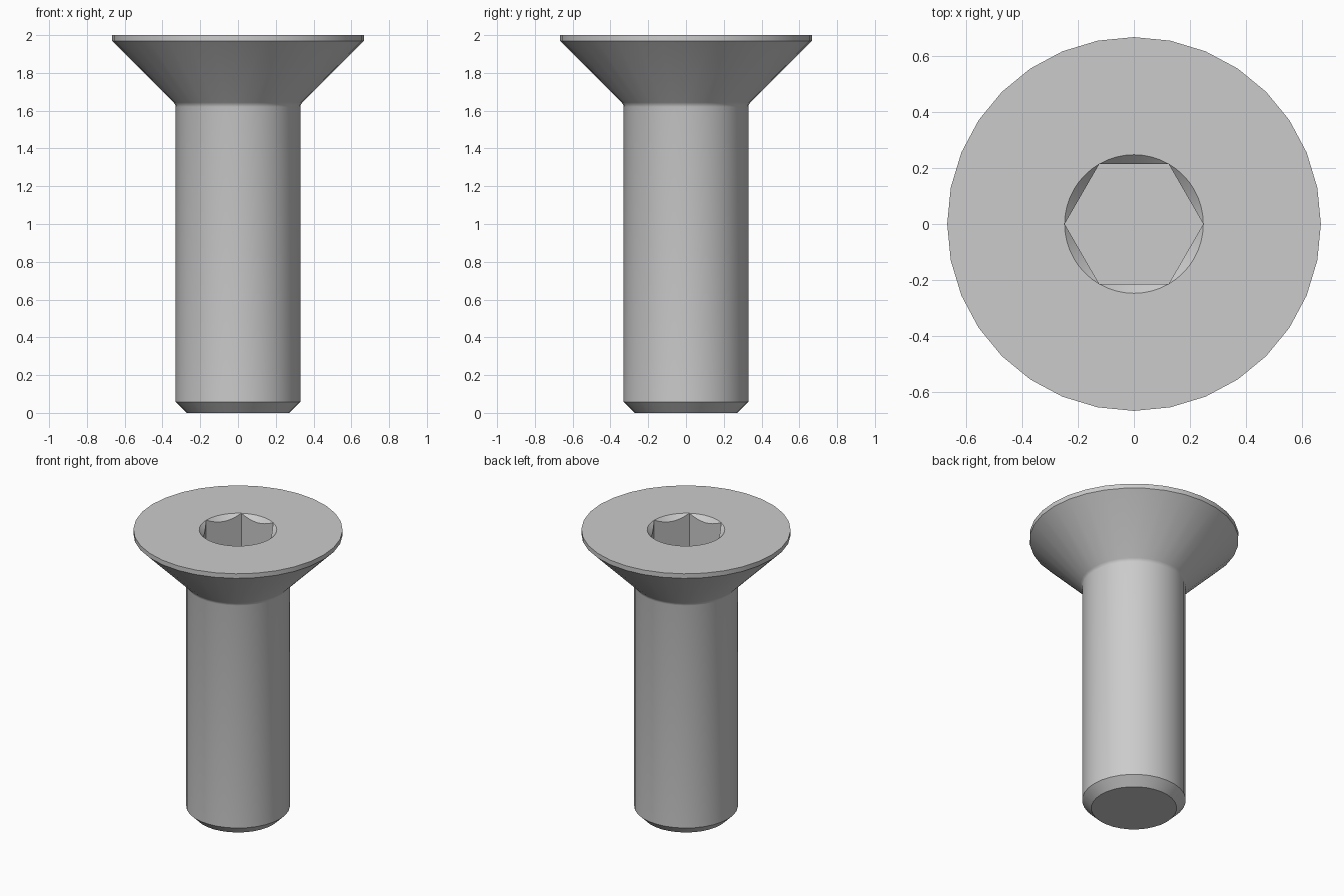
import bpy
import bmesh
from math import cos, sin, pi, radians

cube = bpy.data.objects.get("Cube")
if cube:
    bpy.data.objects.remove(cube, do_unlink=True)

SIDES = 32           # facets around head and shank
SOCKET_STEPS = 48    # points around socket, multiple of six
TOP = 2.0
HEX_R = 0.247        # socket corner radius
FLAT_R = HEX_R * cos(pi / 6)
FLOOR = TOP - 0.27

steel = bpy.data.materials.new("plain_steel_grey")
steel.use_nodes = True
colour = (0.6, 0.6, 0.6, 1.0)
steel.diffuse_color = colour
steel.node_tree.nodes["Principled BSDF"].inputs["Base Color"].default_value = colour

bm = bmesh.new()


def ring(count, point):
    """Closed loop of vertices; point(angle) gives radius and height."""
    verts = []
    for i in range(count):
        a = 2 * pi * i / count
        r, z = point(a)
        verts.append(bm.verts.new((r * cos(a), r * sin(a), z)))
    return verts


def skin(low, high):
    """Quads between two loops of equal count."""
    n = len(low)
    for i in range(n):
        j = (i + 1) % n
        bm.faces.new((low[i], low[j], high[j], high[i]))


def loop_edges(verts):
    return [bm.edges.get((verts[i - 1], verts[i])) for i in range(len(verts))]


def hex_radius(a):
    return FLAT_R / cos(a % (pi / 3) - pi / 6)


# Turned outside: end chamfer, shank, small fillet, countersunk cone, rim
profile = [(0.272, 0), (0.33, 0.058), (0.33, 1.62), (0.333, 1.633),
           (0.341, 1.643), (0.666, 1.968), (0.666, TOP)]
outer = [ring(SIDES, lambda a, p=p: p) for p in profile]
bm.faces.new(outer[0])
for low, high in zip(outer, outer[1:]):
    skin(low, high)

# Hexagonal socket with a conical lead-in
mouth = ring(SOCKET_STEPS, lambda a: (HEX_R, TOP))
wall_top = ring(SOCKET_STEPS, lambda a: (hex_radius(a), TOP - HEX_R + hex_radius(a)))
wall_base = ring(SOCKET_STEPS, lambda a: (hex_radius(a), FLOOR))
skin(mouth, wall_top)
skin(wall_top, wall_base)
bm.faces.new(wall_base)

# Flat top face around the socket mouth
bmesh.ops.triangle_fill(bm, edges=loop_edges(outer[-1]) + loop_edges(mouth),
                        use_beauty=True, normal=(0, 0, 1))

# Lead-in closes to nothing at the six corners
bmesh.ops.remove_doubles(bm, verts=bm.verts[:], dist=0.0001)
bmesh.ops.recalc_face_normals(bm, faces=bm.faces[:])

mesh = bpy.data.meshes.new("countersunk_screw")
bm.to_mesh(mesh)
bm.free()
mesh.materials.append(steel)
screw = bpy.data.objects.new("countersunk_screw", mesh)
bpy.context.scene.collection.objects.link(screw)

bpy.ops.object.select_all(action='DESELECT')
screw.select_set(True)
bpy.context.view_layer.objects.active = screw
bpy.ops.object.shade_smooth_by_angle(angle=radians(30))
